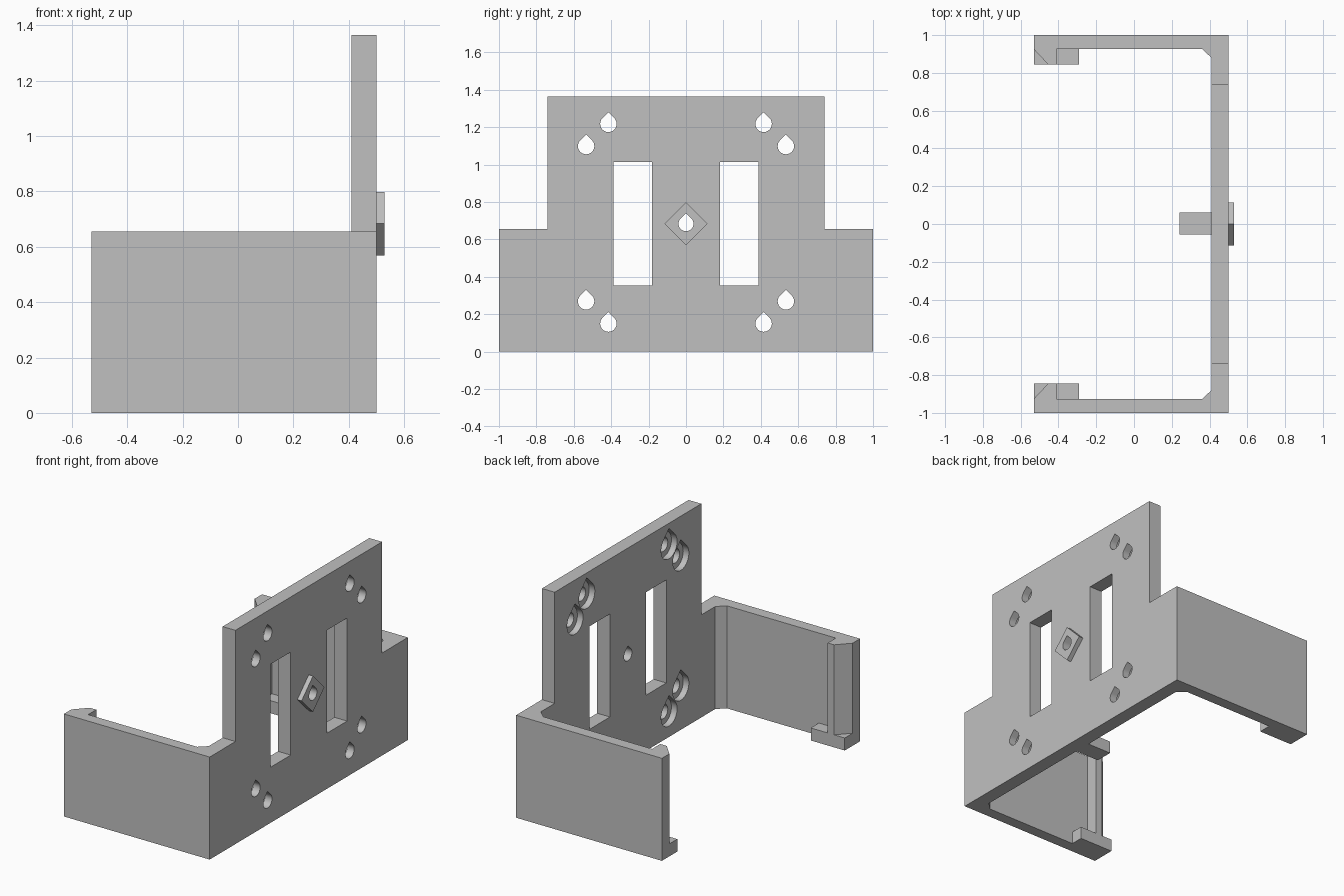
import bpy, bmesh, math
from mathutils import Vector

cube = bpy.data.objects.get("Cube")
if cube:
    bpy.data.objects.remove(cube, do_unlink=True)

# One grey plastic for the whole bracket
grey = bpy.data.materials.new("grey plastic")
grey.use_nodes = True
colour = (0.53, 0.53, 0.53, 1)
grey.diffuse_color = colour
grey.node_tree.nodes["Principled BSDF"].inputs["Base Color"].default_value = colour


def prism(name, outline, axis, low, high):
    """Extrude an outline along z (points are x, y) or along x (points are y, z)."""
    bm = bmesh.new()
    place = (lambda a, b: (a, b, low)) if axis == "z" else (lambda a, b: (low, a, b))
    face = bm.faces.new([bm.verts.new(place(a, b)) for a, b in outline])
    ext = bmesh.ops.extrude_face_region(bm, geom=[face])
    step = Vector((0, 0, high - low)) if axis == "z" else Vector((high - low, 0, 0))
    bmesh.ops.translate(bm, vec=step, verts=[v for v in ext["geom"] if isinstance(v, bmesh.types.BMVert)])
    bmesh.ops.recalc_face_normals(bm, faces=bm.faces)
    mesh = bpy.data.meshes.new(name)
    bm.to_mesh(mesh)
    bm.free()
    mesh.materials.append(grey)
    ob = bpy.data.objects.new(name, mesh)
    bpy.context.collection.objects.link(ob)
    return ob


def rect(a0, a1, b0, b1):
    return [(a0, b0), (a1, b0), (a1, b1), (a0, b1)]


def teardrop(y, z, r, steps=18):
    """Circle with a pointed, self-supporting roof."""
    start, sweep = math.radians(135), math.radians(270)
    pts = [(y + r * math.cos(start + sweep * i / steps),
            z + r * math.sin(start + sweep * i / steps)) for i in range(steps + 1)]
    return pts + [(y, z + r * math.sqrt(2))]


def combine(body, tool, operation):
    mod = body.modifiers.new("join", "BOOLEAN")
    mod.operation, mod.solver, mod.object = operation, "EXACT", tool
    bpy.context.view_layer.objects.active = body
    bpy.ops.object.modifier_apply(modifier=mod.name)
    bpy.data.objects.remove(tool, do_unlink=True)


BACK, INNER, OUTER = -0.53, 0.41, 0.5
ARM_TOP, TOP, MID = 0.655, 1.365, 0.684

# Stepped mounting plate
half = [(1, 0), (1, ARM_TOP), (0.74, ARM_TOP), (0.74, TOP)]
outline = half + [(-y, z) for y, z in reversed(half)]
body = prism("wall_bracket", outline, "x", INNER, OUTER)

# Side arms with inner corner chamfer and hooked lip, plus lower ledges
arm = [(INNER, 1), (BACK, 1), (BACK, 0.925), (-0.455, 0.845), (-0.41, 0.845),
       (-0.41, 0.927), (0.36, 0.927), (INNER, 0.88)]
for s in (1, -1):
    combine(body, prism("arm", [(x, s * y) for x, y in arm], "z", 0, ARM_TOP), "UNION")
    combine(body, prism("ledge", rect(BACK, -0.29, s * 0.845, s * 1), "z", 0, 0.08), "UNION")

# Centre rest at the bottom and diamond boss on the outside
combine(body, prism("rest", rect(0.24, INNER, -0.055, 0.06), "z", 0, 0.08), "UNION")
d = 0.115
diamond = [(d, MID), (0, MID + d), (-d, MID), (0, MID - d)]
combine(body, prism("boss", diamond, "x", OUTER, 0.53), "UNION")

# Slots, screw holes and counterbores on the inner face
for s in (1, -1):
    combine(body, prism("slot", rect(s * 0.182, s * 0.387, 0.355, 1.013), "x", 0.38, 0.56), "DIFFERENCE")
    for t in (1, -1):
        for y, dz in ((0.415, 0.534), (0.534, 0.415)):
            z = MID + t * dz
            combine(body, prism("hole", teardrop(s * y, z, 0.044), "x", 0.38, 0.56), "DIFFERENCE")
            combine(body, prism("bore", teardrop(s * y, z, 0.081), "x", 0.38, 0.45), "DIFFERENCE")
combine(body, prism("centre_hole", teardrop(0, MID, 0.04), "x", 0.38, 0.56), "DIFFERENCE")

# Smooth hole walls, crisp edges
bpy.ops.object.select_all(action="DESELECT")
body.select_set(True)
bpy.context.view_layer.objects.active = body
bpy.ops.object.shade_smooth_by_angle(angle=math.radians(30))
